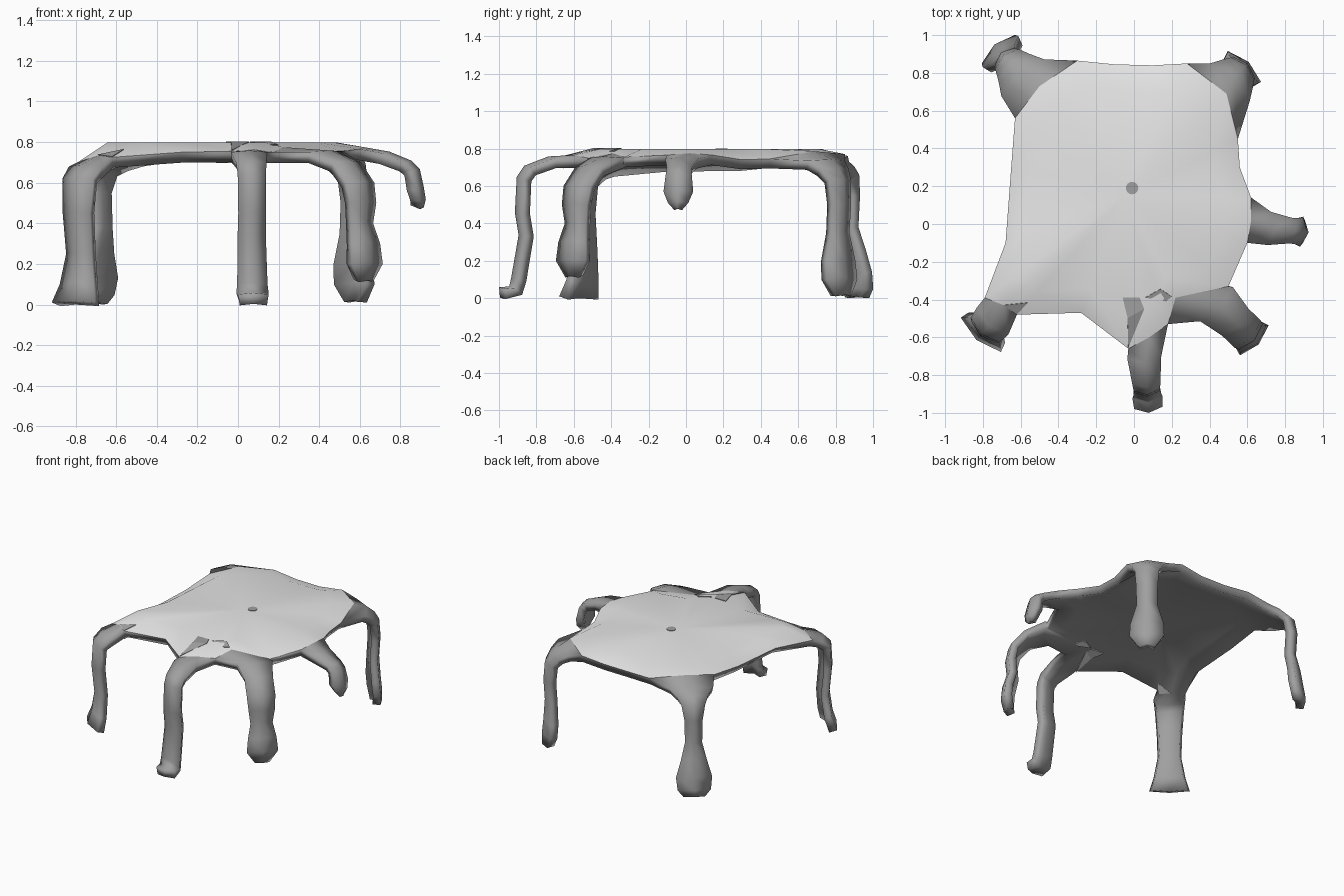
import bpy, bmesh
from mathutils import Vector

cube = bpy.data.objects.get("Cube")
if cube:
    bpy.data.objects.remove(cube)


def material(name, value):
    mat = bpy.data.materials.new(name)
    mat.use_nodes = True
    color = (value, value, value, 1)
    mat.diffuse_color = color
    mat.node_tree.nodes["Principled BSDF"].inputs["Base Color"].default_value = color
    return mat


light = material("light grey", 0.8)
dark = material("mid grey", 0.35)


def make_object(name, bm, mats):
    mesh = bpy.data.meshes.new(name)
    bm.to_mesh(mesh)
    bm.free()
    obj = bpy.data.objects.new(name, mesh)
    bpy.context.collection.objects.link(obj)
    for mat in mats:
        mesh.materials.append(mat)
    return obj


def finish(obj, thickness, angle):
    """Give the skin its thickness and smooth it."""
    solid = obj.modifiers.new("thickness", "SOLIDIFY")
    solid.thickness = thickness
    solid.offset = -1
    solid.material_offset = 1
    solid.material_offset_rim = 1
    bpy.ops.object.select_all(action="DESELECT")
    bpy.context.view_layer.objects.active = obj
    obj.select_set(True)
    bpy.ops.object.modifier_apply(modifier=solid.name)
    bpy.ops.object.shade_smooth_by_angle(angle=angle)


def sharpen_color_borders(obj):
    """Keep the shading crisp where the two colours meet."""
    bm = bmesh.new()
    bm.from_mesh(obj.data)
    for edge in bm.edges:
        if len({f.material_index for f in edge.link_faces}) > 1:
            edge.smooth = False
    bm.to_mesh(obj.data)
    bm.free()


# Sheet outline, counterclockwise; each leg grows from three of its points
OUTLINE = [
    (.60, -.10, .765), (.62, .02, .775), (.62, .14, .765), (.56, .30, .74),
    (.55, .45, .745), (.49, .69, .785), (.28, .85, .77), (.10, .84, .75),
    (-.10, .845, .75), (-.30, .865, .76), (-.50, .73, .785), (-.63, .56, .76),
    (-.65, .30, .73), (-.68, -.10, .72), (-.79, -.39, .70), (-.69, -.43, .735),
    (-.62, -.48, .725), (-.28, -.47, .75), (-.03, -.66, .755), (.08, -.60, .765),
    (.18, -.53, .75), (.22, -.39, .775), (.50, -.33, .755)]
TOP = .798
SKIN = .055
bm = bmesh.new()
center = Vector((-.05, .15, TOP))
hub = bm.verts.new(center)
rim = [bm.verts.new(p) for p in OUTLINE]
inner = []
for v in rim:
    p = center.lerp(v.co, .8)
    p.z = TOP
    inner.append(bm.verts.new(p))

# Flat top and its drooping border
count = len(rim)
for i in range(count):
    j = (i + 1) % count
    bm.faces.new((hub, inner[i], inner[j]))
    bm.faces.new((inner[i], rim[i], rim[j], inner[j]))


def grow_leg(first, foot, direction, rows):
    """Hang a curved ribbon from the rim; rows hold (outward, height, half width)."""
    out = Vector((*direction, 0)).normalized()
    side = Vector((-out.y, out.x, 0))
    last = rim[first:first + 3]
    for reach, height, half in rows:
        mid = Vector((*foot, height)) + out * reach
        curl = out * half * .15
        row = [bm.verts.new(mid - side * half - curl),
               bm.verts.new(mid + out * .015 + Vector((0, 0, .008))),
               bm.verts.new(mid + side * half - curl)]
        for k in range(2):
            face = bm.faces.new((last[k], row[k], row[k + 1], last[k + 1]))
            face.material_index = 1
        last = row


# Left short leg
grow_leg(0, (.88, -.04), (1, -.1),
         [(-.15, .745, .088), (-.04, .70, .068), (.0, .66, .07),
          (.02, .57, .08), (.03, .51, .055), (.02, .47, .02)])
# Back left leg, ending in a drop
grow_leg(4, (.59, .84), (.68, .73),
         [(-.10, .735, .145), (-.045, .69, .11), (-.01, .63, .085), (.0, .5, .075),
          (-.01, .35, .072), (.0, .2, .115), (.01, .1, .12), (.01, .01, .06)])
# Back right leg, ending in a drop
grow_leg(9, (-.7, .905), (-.65, .76),
         [(-.15, .73, .15), (-.085, .705, .11), (-.03, .66, .082), (-.01, .55, .062),
          (-.02, .38, .06), (.01, .26, .09), (.03, .14, .125), (.045, .05, .115),
          (.045, .0, .075)])
# Front right leg, with a flared foot
grow_leg(14, (-.805, -.58), (-.65, -.76),
         [(-.07, .68, .11), (-.01, .62, .1), (.0, .45, .088),
          (-.02, .25, .082), (.0, .1, .11), (.03, .01, .14)])
# Front leg, with a turned out toe
grow_leg(18, (.07, -.9), (.08, -1),
         [(-.18, .75, .09), (-.05, .7, .075), (-.01, .64, .07), (.0, .45, .068),
          (-.02, .33, .07), (.02, .1, .075), (.03, .055, .08), (.085, .05, .075)])
# Front left leg, ending in a drop
grow_leg(20, (.62, -.6), (.72, -.69),
         [(-.235, .75, .125), (-.1, .7, .1), (-.01, .6, .1), (.01, .5, .092),
          (.0, .4, .078), (.03, .3, .1), (.04, .2, .11), (.02, .11, .05)])
table = make_object("draped_table", bm, (light, dark))
finish(table, SKIN, 1.9)
sharpen_color_borders(table)

# Small round spot on the top
bm = bmesh.new()
bmesh.ops.create_cone(bm, cap_ends=True, segments=16, radius1=.033, radius2=.033, depth=.006)
bmesh.ops.translate(bm, verts=bm.verts, vec=(-.01, .19, TOP))
make_object("top_spot", bm, (dark,))


# Thin patches where the front legs run through the top: dark above, light below
def patch(name, points):
    for suffix, mat, lift in (("above", dark, .004), ("below", light, -SKIN - .004)):
        bm = bmesh.new()
        bm.faces.new([bm.verts.new((x, y, z + lift)) for x, y, z in points])
        finish(make_object(name + "_" + suffix, bm, (mat,)), .004, .5)


patch("front_patch", [(-.06, -.39, TOP), (-.034, -.498, TOP), (.054, -.45, TOP),
                      (.03, -.39, TOP)])
patch("front_tip_patch", [(-.034, -.498, TOP), (-.03, -.655, .757), (.054, -.45, TOP)])
patch("side_patch", [(.06, -.39, TOP), (.17, -.41, TOP - .015), (.2, -.385, TOP - .015),
                     (.165, -.36, TOP), (.14, -.345, TOP)])
patch("corner_patch", [(-.69, -.43, .735), (-.62, -.48, .725), (-.563, -.417, .762)])
